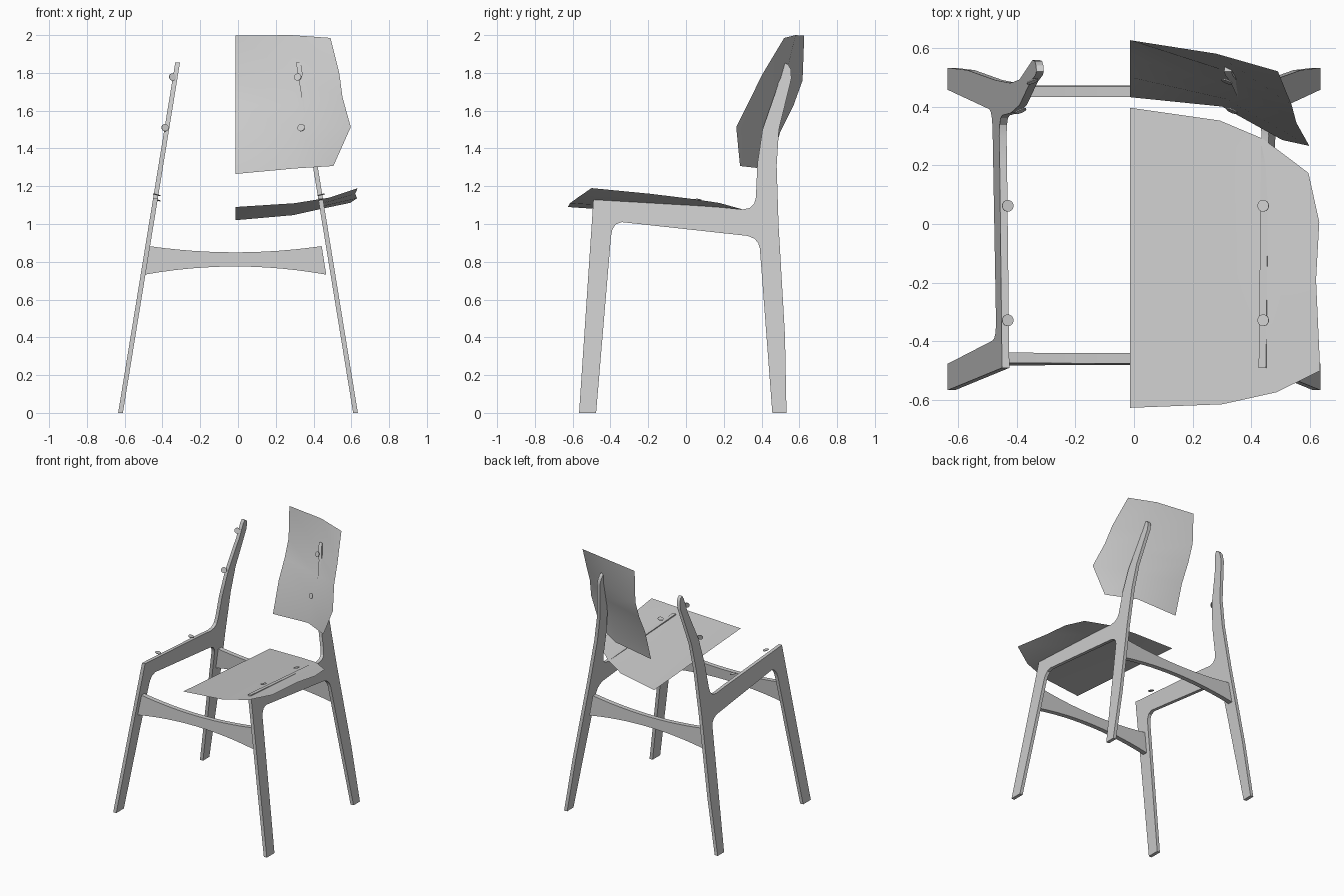
import bpy, bmesh
from mathutils import Vector, Matrix

if "Cube" in bpy.data.objects:
    bpy.data.objects.remove(bpy.data.objects["Cube"])


def finish(name, bm, smooth=False, recalc=True):
    if recalc:
        bmesh.ops.recalc_face_normals(bm, faces=bm.faces)
    me = bpy.data.meshes.new(name)
    bm.to_mesh(me)
    bm.free()
    ob = bpy.data.objects.new(name, me)
    bpy.context.collection.objects.link(ob)
    if smooth:
        bpy.ops.object.select_all(action='DESELECT')
        ob.select_set(True)
        bpy.context.view_layer.objects.active = ob
        bpy.ops.object.shade_smooth_by_angle()
    return ob


def plate(name, outline_a, outline_b):
    """Solid between two matching outlines."""
    bm = bmesh.new()
    a = [bm.verts.new(p) for p in outline_a]
    b = [bm.verts.new(p) for p in outline_b]
    bm.faces.new(a)
    bm.faces.new(b[::-1])
    for i in range(len(a)):
        j = (i + 1) % len(a)
        bm.faces.new((a[j], a[i], b[i], b[j]))
    return finish(name, bm, True)


def sheet(name, rows):
    """Open surface through a grid of points."""
    bm = bmesh.new()
    g = [[bm.verts.new(p) for p in r] for r in rows]
    for r, s in zip(g, g[1:]):
        for i in range(len(r) - 1):
            bm.faces.new((r[i], s[i], s[i + 1], r[i + 1]))
    return finish(name, bm, True)


def disc(name, loc, normal):
    bm = bmesh.new()
    rot = Vector(normal).to_track_quat('Z', 'Y').to_matrix().to_4x4()
    bmesh.ops.create_cone(bm, cap_ends=True, segments=16, radius1=0.02, radius2=0.02,
                          depth=0.004, matrix=Matrix.Translation(loc) @ rot)
    return finish(name, bm)


# side frames: legs, seat rail and back arm cut from one leaning board
side = [(-0.566, 0), (-0.476, 0), (-0.397, 0.937), (-0.39, 0.97), (-0.372, 0.998), (-0.34, 1.01),
        (0.328, 0.937), (0.362, 0.922), (0.382, 0.9), (0.391, 0.87), (0.457, 0), (0.532, 0),
        (0.524, 0.41), (0.49, 0.995), (0.48, 1.31), (0.492, 1.5), (0.558, 1.77), (0.555, 1.82),
        (0.54, 1.845), (0.52, 1.855), (0.506, 1.83), (0.485, 1.73), (0.405, 1.5), (0.378, 1.32),
        (0.37, 1.14), (0.361, 1.107), (0.338, 1.085), (0.30, 1.077), (0.2, 1.087), (-0.49, 1.135)]
for label, s in (("left", -1), ("right", 1)):
    def board(off):
        return [(s * (0.622 - 0.163 * z + off), y, z) for y, z in side]
    plate(label + "_side_frame", board(-0.0125), board(0.0125))

# arched cross rails, tilted with the legs
CX = -0.014
N = 12
for name, y0, lean in (("front_cross_rail", -0.46, 0.07), ("back_cross_rail", 0.4525, -0.045)):
    ts = [-1 + 2 * i / N for i in range(N + 1)]
    arch = [(CX + 0.481 * t, 0.775 - 0.043 * t * t) for t in ts]
    arch += [(CX + 0.457 * t, 0.85 + 0.033 * t * t) for t in reversed(ts)]

    def face(off):
        return [(x, y0 + lean * (z - 0.81) + off, z) for x, z in arch]
    plate(name, face(-0.0175), face(0.0175))

# half seat: columns from the centre outwards, each given as back and front (x, y, z)
fractions = (0, 0.25, 0.54, 1)
seat_cols = [((CX, 0.396, 1.02), (CX, -0.626, 1.09)),
             ((0.293, 0.352, 1.047), (0.30, -0.614, 1.11)),
             ((0.44, 0.29, 1.08), (0.485, -0.573, 1.14))]
edge = [(0.594, 0.174, 1.112), (0.631, 0.007, 1.136), (0.62, -0.19, 1.16), (0.634, -0.50, 1.19)]
sheet("seat", [[Vector(a).lerp(Vector(b), t) for a, b in seat_cols] + [Vector(e)]
               for t, e in zip(fractions, edge)])

# half backrest: rows from top to bottom, centre to outer edge
sheet("backrest", [
    [(CX, 0.626, 1.997), (0.28, 0.58, 2.0), (0.49, 0.52, 1.985)],
    [(CX, 0.617, 1.76), (0.30, 0.525, 1.77), (0.537, 0.405, 1.794)],
    [(CX, 0.57, 1.63), (0.31, 0.475, 1.63), (0.553, 0.345, 1.672)],
    [(CX, 0.50, 1.49), (0.315, 0.425, 1.49), (0.597, 0.266, 1.513)],
    [(CX, 0.432, 1.265), (0.30, 0.40, 1.294), (0.505, 0.286, 1.307)]])

# fixing caps for the seat and the backrest
for label, s, dx in (("left", -1, -0.015), ("right", 1, -0.015)):
    sx = -0.43 if s < 0 else 0.44
    disc(label + "_seat_cap_front", (sx, -0.328, 1.155), (-0.25 * s, 0.07, 1))
    disc(label + "_seat_cap_back", (sx, 0.062, 1.127), (-0.25 * s, 0.07, 1))
    disc(label + "_back_cap_upper", (s * 0.331 + dx, 0.485, 1.778), (-0.4 * s, -1, 0.3))
    disc(label + "_back_cap_lower", (s * 0.36 - 0.026, 0.385, 1.51), (-0.4 * s, -1, 0.3))
